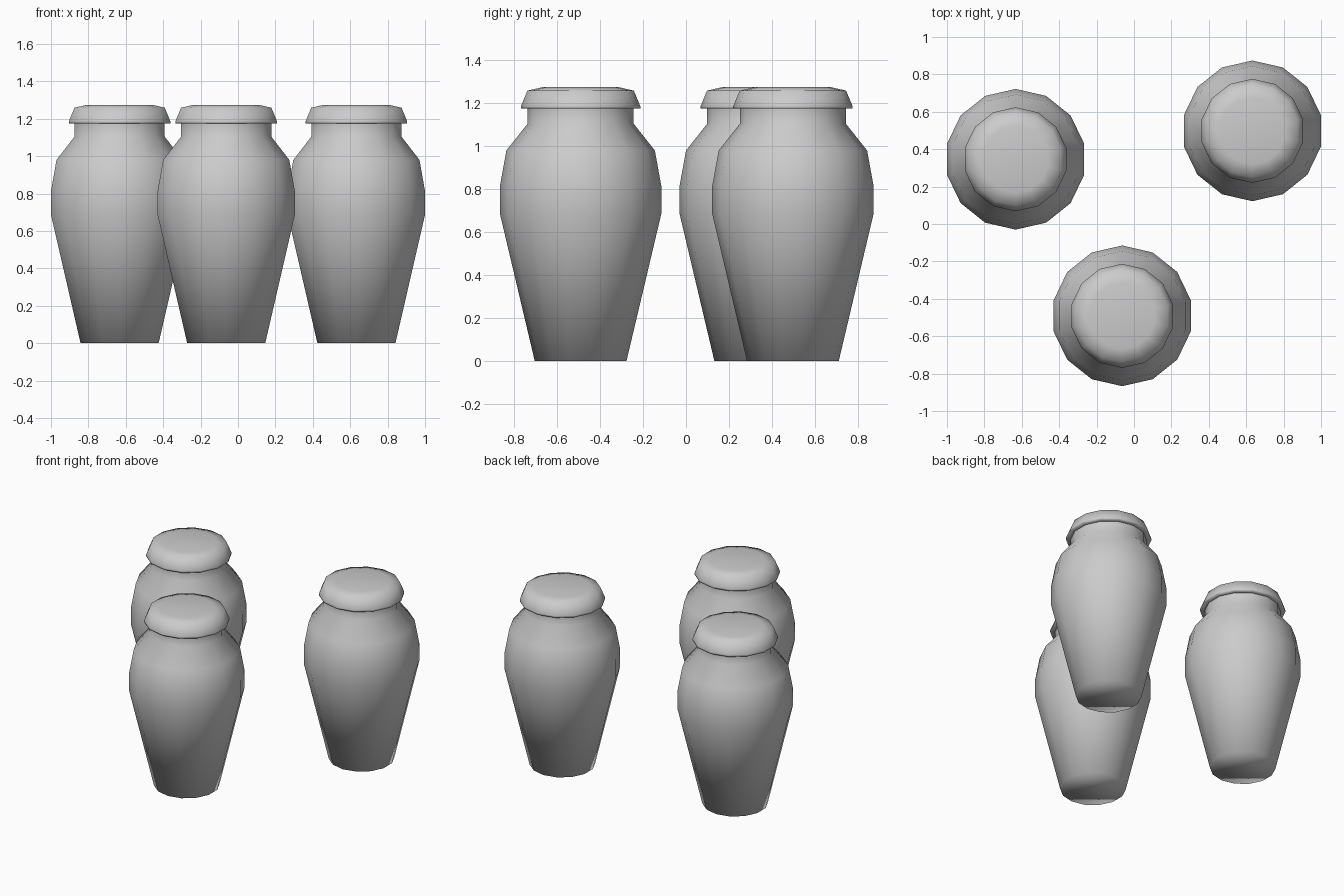
import bpy, bmesh, math

if "Cube" in bpy.data.objects:
    bpy.data.objects.remove(bpy.data.objects["Cube"])

SIDES = 14

def lathe(name, profile, location, cap_bottom=False, cap_top=False):
    """Revolve (radius, height) points into a smooth 14-sided part."""
    bm = bmesh.new()
    rings = []
    for r, z in profile:
        ring = []
        for i in range(SIDES):
            a = math.pi / 2 + 2 * math.pi * i / SIDES
            ring.append(bm.verts.new((r * math.cos(a), r * math.sin(a), z)))
        rings.append(ring)
    for lo, hi in zip(rings, rings[1:]):
        for i in range(SIDES):
            j = (i + 1) % SIDES
            bm.faces.new((lo[i], lo[j], hi[j], hi[i]))
    if cap_bottom:
        bm.faces.new(rings[0][::-1])
    if cap_top:
        bm.faces.new(rings[-1])
    for f in bm.faces:
        f.smooth = True
    mesh = bpy.data.meshes.new(name)
    bm.to_mesh(mesh)
    bm.free()
    obj = bpy.data.objects.new(name, mesh)
    obj.location = location
    bpy.context.collection.objects.link(obj)
    return obj

# Profiles: tapered body with shoulder and neck, and an overhanging lid
BODY = [(0.214, 0), (0.376, 0.685), (0.376, 0.815), (0.346, 0.98),
        (0.247, 1.105), (0.247, 1.175)]
LID = [(0.247, 1.175), (0.278, 1.175), (0.278, 1.187), (0.248, 1.259),
       (0.178, 1.275)]

# Three identical jars
for n, (x, y) in enumerate([(-0.633, 0.346), (-0.063, -0.491), (0.633, 0.498)], 1):
    lathe(f"jar_body_{n}", BODY, (x, y, 0), cap_bottom=True)
    lathe(f"jar_lid_{n}", LID, (x, y, 0), cap_top=True)
